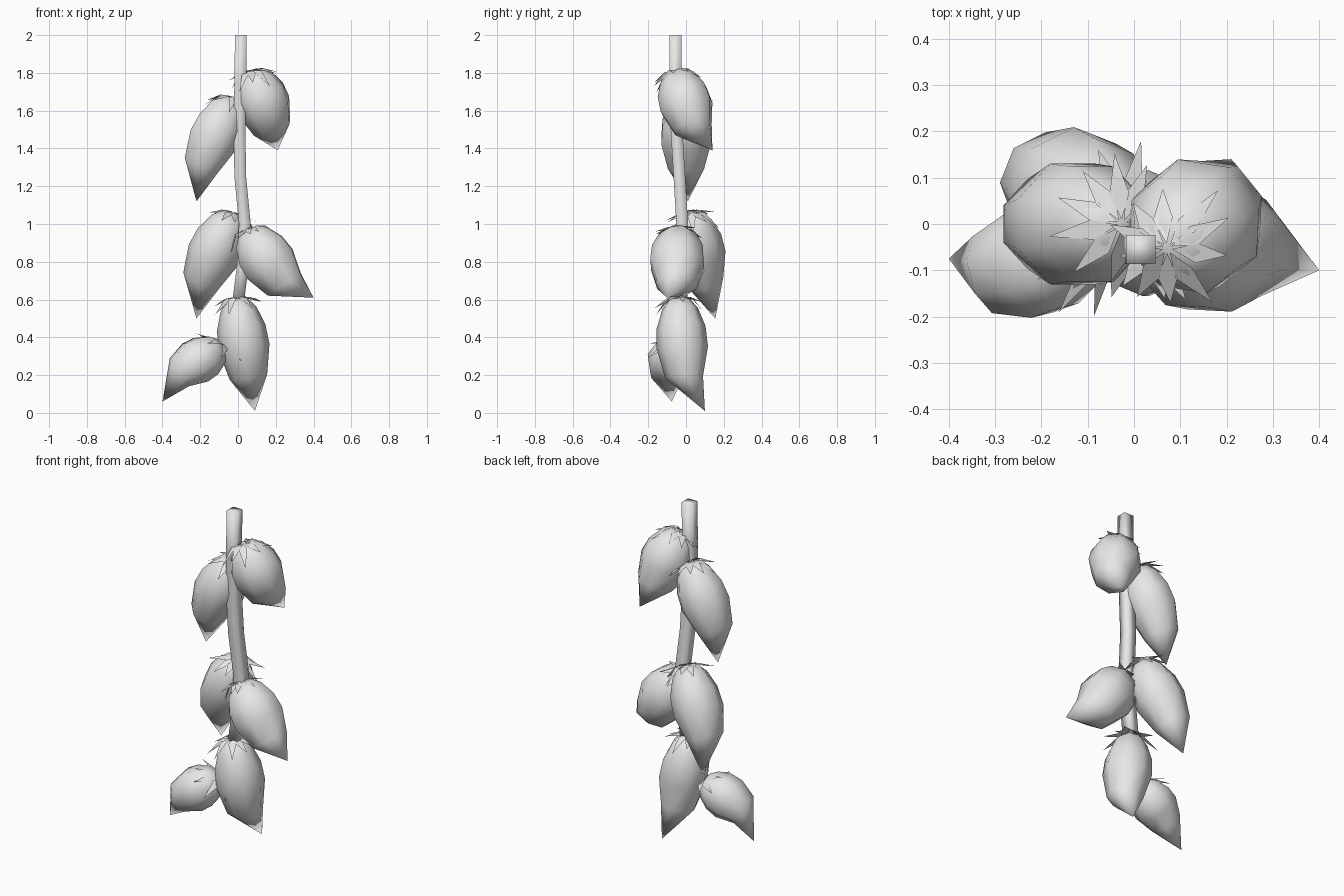
import bpy, bmesh, math, random
from mathutils import Vector, Matrix

random.seed(4)
cube = bpy.data.objects.get("Cube")
if cube:
    bpy.data.objects.remove(cube)

grey = bpy.data.materials.new("pale_grey")
grey.use_nodes = True
grey.diffuse_color = (0.8, 0.8, 0.8, 1)
grey.node_tree.nodes["Principled BSDF"].inputs["Base Color"].default_value = (0.8, 0.8, 0.8, 1)


def finish(bm, name, smooth):
    """Turn a bmesh into a named object."""
    mesh = bpy.data.meshes.new(name)
    for face in bm.faces:
        face.smooth = smooth
    bm.to_mesh(mesh)
    bm.free()
    mesh.materials.append(grey)
    obj = bpy.data.objects.new(name, mesh)
    bpy.context.collection.objects.link(obj)


def add_ring(bm, centre, radius, sides, rot):
    verts = []
    for i in range(sides):
        a = (i + 0.5) * math.tau / sides
        offset = rot @ Vector((math.cos(a), math.sin(a), 0))
        verts.append(bm.verts.new(centre + offset * radius))
    return verts


def bridge(bm, rings):
    for low, high in zip(rings, rings[1:]):
        n = len(low)
        for i in range(n):
            j = (i + 1) % n
            bm.faces.new((low[i], low[j], high[j], high[i]))


def close(bm, ring, point):
    tip = bm.verts.new(point)
    for i, v in enumerate(ring):
        bm.faces.new((v, ring[(i + 1) % len(ring)], tip))


def fruit(name, top, end, tip, radius):
    """Plump pod: rings from top to end, closed by an offset point."""
    top, end, tip = Vector(top), Vector(end), Vector(tip)
    rot = (end - top).to_track_quat('Z', 'Y').to_matrix()
    bm = bmesh.new()
    profile = [(0, 0.42), (0.12, 0.72), (0.36, 0.98), (0.62, 1.03), (1, 0.76)]
    rings = [add_ring(bm, top.lerp(end, t), radius * r, 8, rot) for t, r in profile]
    bridge(bm, rings)
    close(bm, rings[0], top - (end - top) * 0.02)
    close(bm, rings[-1], tip)
    bmesh.ops.recalc_face_normals(bm, faces=bm.faces)
    finish(bm, name, True)


def crown(name, top, end, count=10):
    """Pointed leaves fanning out around the top of a pod, nearer level than the pod."""
    top, end = Vector(top), Vector(end)
    axis = (end - top).normalized() * 0.6 + Vector((0, 0, -0.4))
    rot = axis.to_track_quat('Z', 'Y').to_matrix()
    bm = bmesh.new()
    for i in range(count):
        spin = Matrix.Rotation(i * math.tau / count + random.uniform(-0.15, 0.15), 3, 'Z')
        reach = random.uniform(0.12, 0.16)
        droop = random.uniform(0.01, 0.08)
        points = [(0.01, 0, -0.015), (0.065, -0.022, -0.008),
                  (reach, 0, droop), (0.065, 0.022, -0.008)]
        bm.faces.new([bm.verts.new(top + rot @ (spin @ Vector(p))) for p in points])
    finish(bm, name, False)


# Pods: top centre, end of the body, point, radius
pods = {
    "upper_left": ((0.075, -0.05, 1.80), (0.18, 0.035, 1.51), (0.21, 0.14, 1.39), 0.142),
    "upper_right": ((-0.03, 0.0, 1.66), (-0.195, 0.0, 1.31), (-0.22, 0.01, 1.12), 0.137),
    "middle_right": ((-0.03, 0.03, 1.05), (-0.195, 0.095, 0.70), (-0.22, 0.155, 0.50), 0.137),
    "middle_left": ((0.05, -0.04, 0.96), (0.245, -0.05, 0.68), (0.40, -0.10, 0.61), 0.148),
    "lower_middle": ((-0.005, -0.035, 0.60), (0.055, -0.01, 0.19), (0.09, 0.10, 0.01), 0.132),
    "lower_right": ((-0.09, -0.05, 0.35), (-0.31, -0.105, 0.215), (-0.40, -0.075, 0.06), 0.122),
}
for place, (top, end, tip, radius) in pods.items():
    fruit(place + "_pod", top, end, tip, radius)
    crown(place + "_leaves", top, end)

# Square, gently bent hanging stem
path = [(0.015, -0.055, 2.0), (0.012, -0.055, 1.75), (0.008, -0.05, 1.5), (0.012, -0.035, 1.25),
        (0.036, -0.02, 1.0), (0.025, -0.02, 0.78), (0.0, -0.025, 0.58)]
bm = bmesh.new()
rings = [add_ring(bm, Vector(p), 0.044, 4, Matrix.Identity(3)) for p in path]
bridge(bm, rings)
bm.faces.new(rings[0])
bm.faces.new(rings[-1])
bmesh.ops.recalc_face_normals(bm, faces=bm.faces)
finish(bm, "stem", True)
